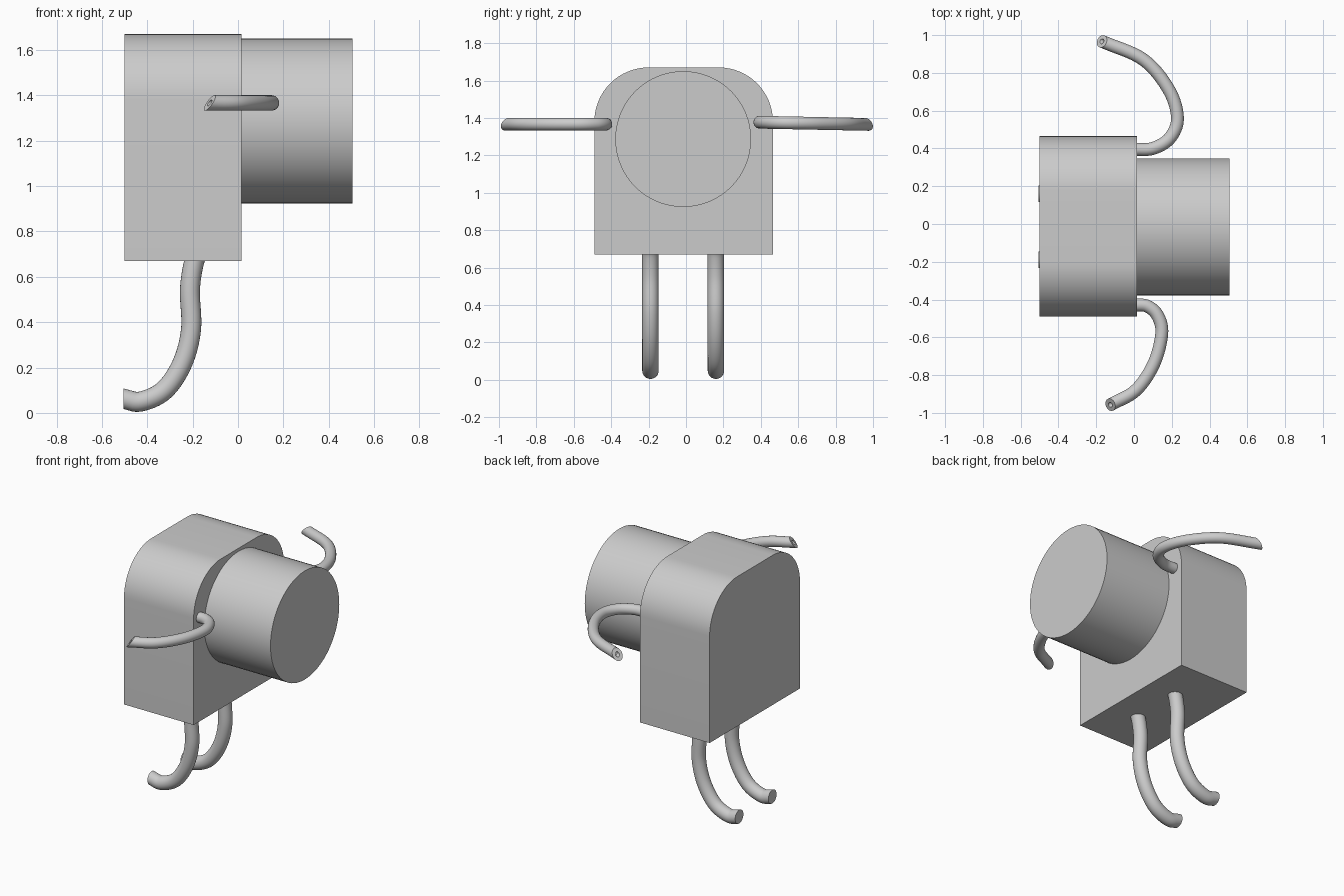
import bpy, bmesh, math
from mathutils import Vector

if "Cube" in bpy.data.objects:
    bpy.data.objects.remove(bpy.data.objects["Cube"])

COLOUR = (0.6, 0.6, 0.6, 1)
grey = bpy.data.materials.new("plain grey")
grey.diffuse_color = COLOUR
grey.use_nodes = True
grey.node_tree.nodes["Principled BSDF"].inputs["Base Color"].default_value = COLOUR


def finish(bm, name):
    """Turn a bmesh into a shaded, coloured object."""
    bmesh.ops.recalc_face_normals(bm, faces=bm.faces)
    mesh = bpy.data.meshes.new(name)
    bm.to_mesh(mesh)
    bm.free()
    mesh.materials.append(grey)
    obj = bpy.data.objects.new(name, mesh)
    bpy.context.collection.objects.link(obj)
    bpy.ops.object.select_all(action="DESELECT")
    obj.select_set(True)
    bpy.context.view_layer.objects.active = obj
    bpy.ops.object.shade_smooth_by_angle(angle=math.radians(35))
    return obj


def extrude_x(name, profile, x0, x1):
    """Solid with a (y, z) outline running from x0 to x1."""
    bm = bmesh.new()
    face = bm.faces.new([bm.verts.new((x0, y, z)) for y, z in profile])
    out = bmesh.ops.extrude_face_region(bm, geom=[face], use_keep_orig=True)
    moved = [v for v in out["geom"] if isinstance(v, bmesh.types.BMVert)]
    bmesh.ops.translate(bm, verts=moved, vec=(x1 - x0, 0, 0))
    return finish(bm, name)


def arc(cy, cz, r, a0, a1, n):
    for i in range(n + 1):
        a = math.radians(a0 + (a1 - a0) * i / n)
        yield cy + r * math.cos(a), cz + r * math.sin(a)


def spline(points, steps=8):
    """Smooth path through the given points."""
    p = [Vector(q) for q in points]
    p = [2 * p[0] - p[1]] + p + [2 * p[-1] - p[-2]]
    path = []
    for a, b, c, d in zip(p, p[1:], p[2:], p[3:]):
        for i in range(steps):
            t = i / steps
            path.append(b + (c - a) * t / 2 + (2 * a - 5 * b + 4 * c - d) * t * t / 2
                        + (3 * b - a - 3 * c + d) * t ** 3 / 2)
    return path + [p[-2]]


def tube(name, points, radius, side, cut, hole=False, sides=24):
    """Round limb along a planar path; its far end is sliced by a plane."""
    path, side, cut = spline(points), Vector(side), Vector(cut)
    bm = bmesh.new()

    def ring(i, r, sliced=False, depth=0):
        t = (path[min(i + 1, len(path) - 1)] - path[max(i - 1, 0)]).normalized()
        u = (side - t * side.dot(t)).normalized()
        w = t.cross(u)
        verts = []
        for k in range(sides):
            a = math.tau * k / sides
            off = (u * math.cos(a) + w * math.sin(a)) * r
            if sliced:
                off -= t * (off.dot(cut) / t.dot(cut))
            verts.append(bm.verts.new(path[i] + off - t * depth))
        return verts

    last = len(path) - 1
    # rings next to the slanted end are dropped so the slice cannot fold back
    keep = [i for i in range(last) if (path[last] - path[i]).length > radius]
    rings = [ring(i, radius) for i in keep] + [ring(last, radius, True)]
    if hole:
        rings += [ring(last, radius * 0.4, True), ring(last, radius * 0.4, True, 0.03)]
    for a, b in zip(rings, rings[1:]):
        for k in range(sides):
            j = (k + 1) % sides
            bm.faces.new((a[k], a[j], b[j], b[k]))
    bm.faces.new(rings[0])
    bm.faces.new(rings[-1])
    return finish(bm, name)


# body: block with two rounded top corners
LEFT, RIGHT, BOTTOM, TOP, R = 0.465, -0.49, 0.67, 1.67, 0.29
outline = [(RIGHT, BOTTOM), (LEFT, BOTTOM)]
outline += arc(LEFT - R, TOP - R, R, 0, 90, 16)
outline += arc(RIGHT + R, TOP - R, R, 90, 180, 16)
extrude_x("body", outline, -0.5, 0.015)

# snout: wide drum on the +x face
extrude_x("drum", list(arc(-0.015, 1.287, 0.363, 0, 360, 64))[:-1], 0.01, 0.505)

# legs: hanging down and curling towards -x
leg_path = [(-0.17, 0.72), (-0.195, 0.66), (-0.212, 0.54), (-0.207, 0.37), (-0.245, 0.22),
            (-0.325, 0.1), (-0.43, 0.05), (-0.506, 0.063)]
for name, y in (("right_leg", -0.19), ("left_leg", 0.16)):
    tube(name, [(x, y, z) for x, z in leg_path], 0.044, (0, 1, 0), (-1, 0, 0))

# arms: hooks sweeping out and back, with slanted hollow tips
right_arm = [(0, -0.428), (0.07, -0.435), (0.125, -0.485), (0.147, -0.58),
             (0.105, -0.74), (0.01, -0.88), (-0.125, -0.957)]
left_arm = [(0, 0.395), (0.1, 0.4), (0.19, 0.455), (0.23, 0.56),
            (0.185, 0.71), (0.05, 0.87), (-0.17, 0.967)]
tube("right_arm", [(x, y, 1.367) for x, y in right_arm], 0.034,
     (0, 0, 1), (-0.9, -0.43, 0.72), hole=True)
tube("left_arm", [(x, y, 1.385 - 0.02 * y) for x, y in left_arm], 0.034,
     (0, 0, 1), (-0.9, 0.4, 0.72), hole=True)
